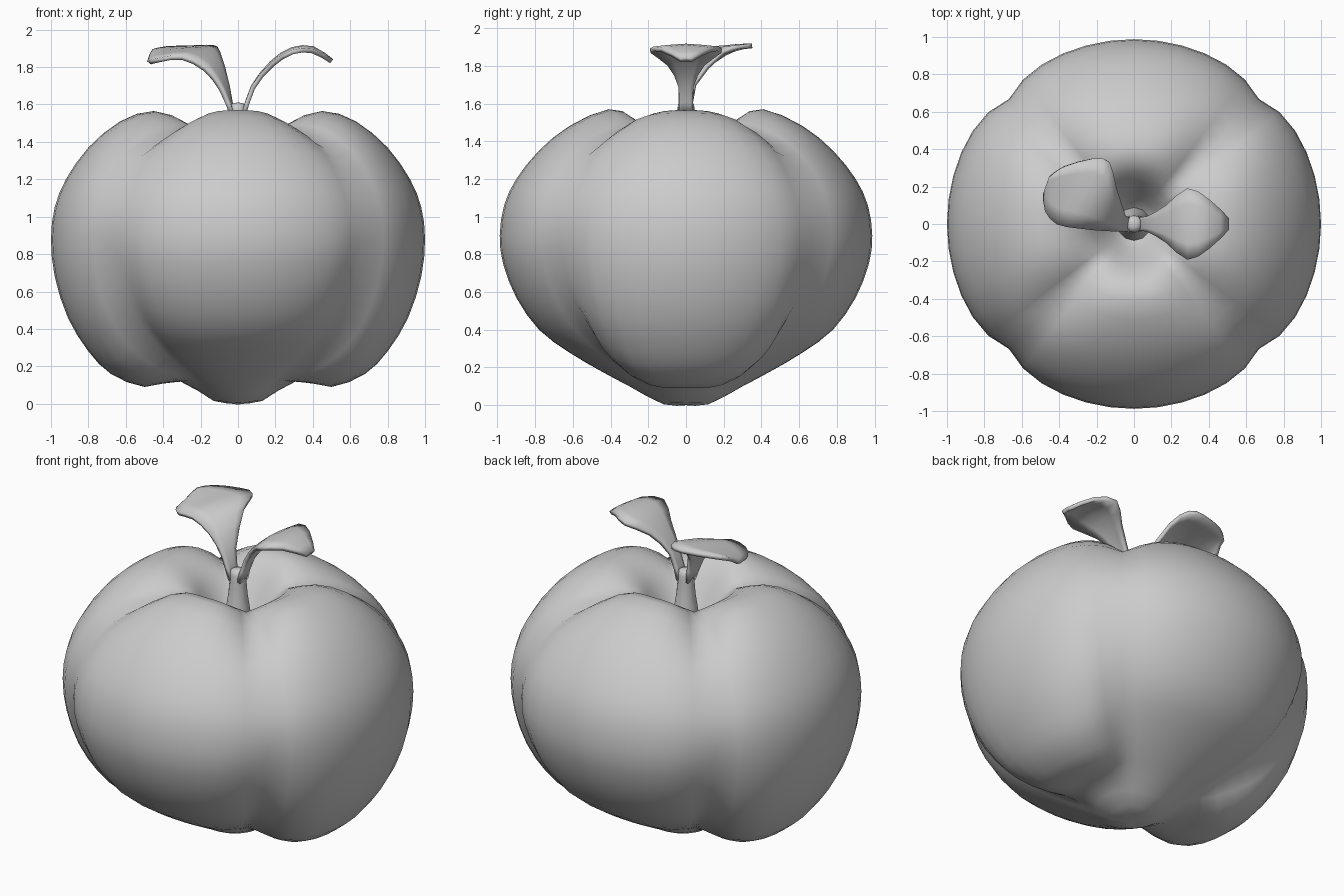
import bpy, bmesh, math
from mathutils import Vector

cube = bpy.data.objects.get("Cube")
if cube:
    bpy.data.objects.remove(cube)

grey = bpy.data.materials.new("plain_grey")
grey.use_nodes = True
grey.diffuse_color = (0.6, 0.6, 0.6, 1)
grey.node_tree.nodes["Principled BSDF"].inputs["Base Color"].default_value = grey.diffuse_color


def make_object(name, bm, angle=60):
    bmesh.ops.recalc_face_normals(bm, faces=bm.faces)
    mesh = bpy.data.meshes.new(name)
    bm.to_mesh(mesh)
    bm.free()
    mesh.materials.append(grey)
    obj = bpy.data.objects.new(name, mesh)
    bpy.context.collection.objects.link(obj)
    bpy.ops.object.select_all(action="DESELECT")
    obj.select_set(True)
    bpy.context.view_layer.objects.active = obj
    bpy.ops.object.shade_smooth_by_angle(angle=math.radians(angle))
    return obj


def refine(points):
    """Double the points of a path along a Catmull-Rom curve."""
    points = [Vector(p) for p in points]
    result = []
    for i in range(len(points) - 1):
        before, a, b = points[max(i - 1, 0)], points[i], points[i + 1]
        after = points[min(i + 2, len(points) - 1)]
        result += [a, (a + b) * 0.5625 - (before + after) * 0.0625]
    return result + [points[-1]]


def bridge(bm, rows, closed):
    """Join neighbouring rows of vertices with quads."""
    for low, high in zip(rows, rows[1:]):
        count = len(low)
        for j in range(count if closed else count - 1):
            k = (j + 1) % count
            bm.faces.new((low[j], low[k], high[k], high[j]))


def revolve(name, profile_at, segments, angle=60):
    """Turn a profile that may change with the angle into a closed body."""
    bm = bmesh.new()
    columns = [profile_at(math.tau * s / segments) for s in range(segments)]
    rows = []
    for i in range(1, len(columns[0]) - 1):
        rows.append([bm.verts.new((c[i].x * math.cos(math.tau * s / segments),
                                   c[i].x * math.sin(math.tau * s / segments),
                                   c[i].y)) for s, c in enumerate(columns)])
    bridge(bm, rows, True)
    for end, row in ((0, rows[0]), (-1, rows[-1])):
        pole = bm.verts.new((0, 0, columns[0][end].y))
        for j in range(segments):
            bm.faces.new((pole, row[j], row[(j + 1) % segments]))
    return make_object(name, bm, angle)


# Fruit profiles (radius, height): front and back lobes, side lobes, grooves
pit = [(.09, 1.25), (0, 1.2)]
front_profile = refine([(0, 0), (.12, .005), (.3, .1), (.45, .18), (.62, .28), (.78, .4),
                        (.9, .57), (.97, .75), (.988, .9), (.965, 1.06), (.9, 1.2),
                        (.78, 1.35), (.62, 1.48), (.41, 1.57), (.28, 1.52), (.18, 1.38)] + pit)
side_profile = refine([(0, 0), (.13, .015), (.31, .12), (.5, .09), (.68, .16), (.8, .28),
                       (.91, .46), (.98, .68), (1, .88), (.98, 1.05), (.92, 1.2),
                       (.8, 1.37), (.63, 1.51), (.45, 1.565), (.28, 1.5), (.18, 1.37)] + pit)
groove_profile = refine([(0, 0), (.13, .015), (.3, .12), (.46, .21), (.63, .33), (.76, .46),
                         (.86, .61), (.92, .77), (.945, .92), (.925, 1.06), (.85, 1.2),
                         (.74, 1.32), (.58, 1.4), (.42, 1.45), (.27, 1.46), (.17, 1.36)] + pit)


def fruit_profile(angle):
    spread = math.cos(2 * angle)
    lobe = side_profile if spread > 0 else front_profile
    result = []
    for groove, outer in zip(groove_profile, lobe):
        weight = 1 - (1 - abs(spread)) ** (1 + 3 * groove.x ** 2)
        result.append(groove.lerp(outer, weight))
    return result


revolve("fruit_body", fruit_profile, 48, 180)

# Stem, waisted under the leaves
stem_profile = refine([(0, 1.18), (.09, 1.18), (.075, 1.32), (.055, 1.45), (.048, 1.54),
                       (.04, 1.6), (0, 1.61)])
revolve("stem", lambda angle: stem_profile, 12)


def leaf(name, near, far, bulge):
    """Build a thin curved blade between two edges, with a raised midline."""
    bm = bmesh.new()
    rows = []
    for a, b in zip(refine(near), refine(far)):
        middle = (a + b) / 2
        middle.z += bulge * min(1, (a - b).length * 4)
        rows.append([bm.verts.new(p) for p in refine([a, middle, b])])
    bridge(bm, rows, False)
    obj = make_object(name, bm)
    solid = obj.modifiers.new("thickness", "SOLIDIFY")
    solid.thickness = 0.024
    solid.offset = 0


# Right leaf, turned towards the back
leaf("right_leaf",
     [(-.03, -.04, 1.54), (-.09, -.035, 1.68), (-.18, -.03, 1.79), (-.3, -.02, 1.85),
      (-.41, 0, 1.84), (-.47, .07, 1.825), (-.475, .16, 1.825)],
     [(-.03, .04, 1.54), (-.055, .05, 1.7), (-.1, .2, 1.87), (-.13, .33, 1.905),
      (-.22, .35, 1.905), (-.38, .305, 1.9), (-.455, .25, 1.885)], .015)

# Left leaf, symmetric and drooping at the tip
left_edge = [(.03, -.04, 1.54), (.08, -.04, 1.69), (.18, -.1, 1.81), (.29, -.19, 1.88),
             (.4, -.13, 1.885), (.5, -.03, 1.83)]
leaf("left_leaf", left_edge, [(x, -y, z) for x, y, z in left_edge], .015)
